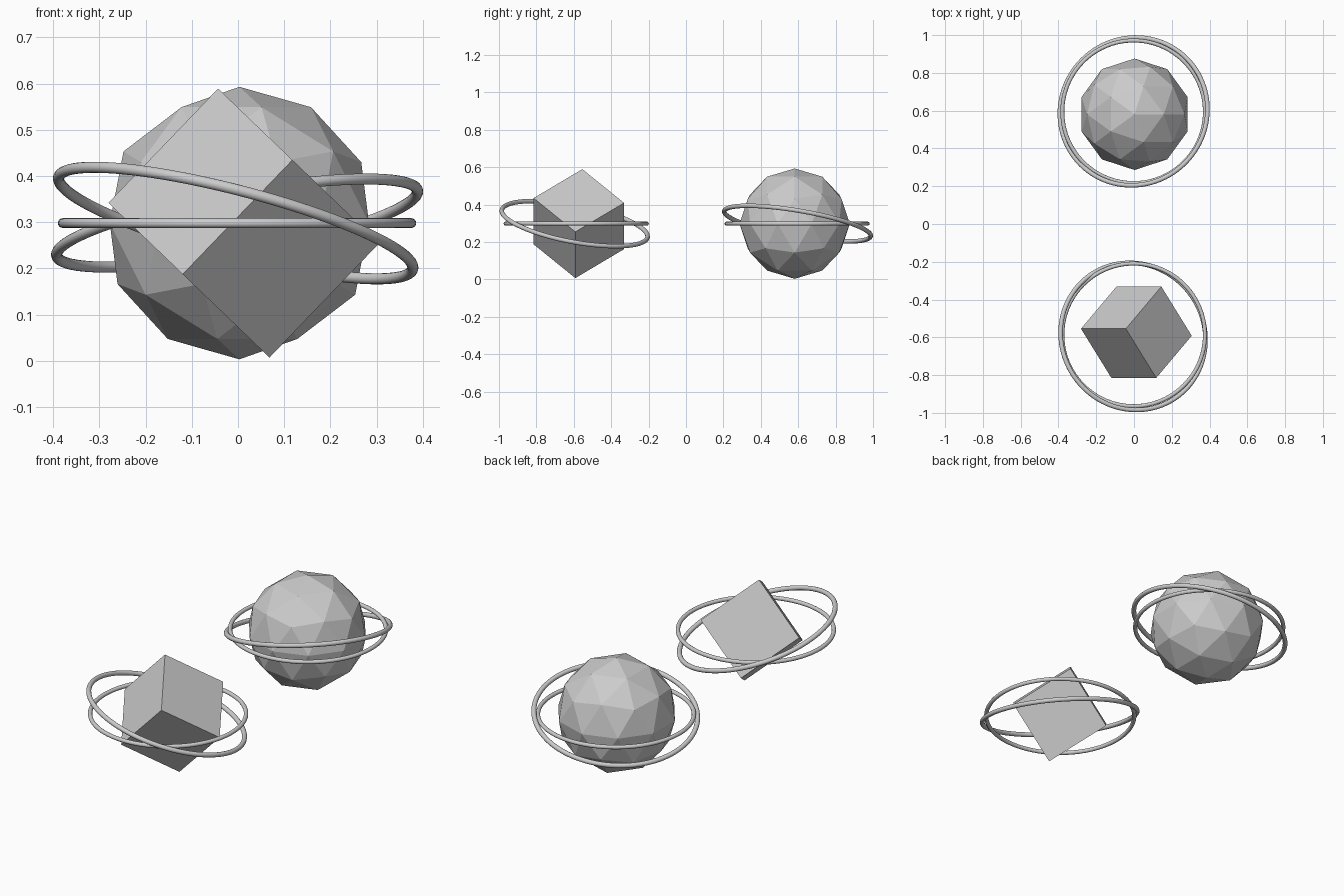
import bpy
from mathutils import Matrix, Vector

if "Cube" in bpy.data.objects:
    bpy.data.objects.remove(bpy.data.objects["Cube"])


def ring(name, center, major, minor, slope_x=0.0, slope_y=0.0):
    """Smooth thin torus lying in the plane z = slope_x * x + slope_y * y."""
    normal = Vector((-slope_x, -slope_y, 1)).normalized()
    bpy.ops.mesh.primitive_torus_add(
        major_radius=major, minor_radius=minor,
        major_segments=96, minor_segments=16)
    ob = bpy.context.object
    ob.name = name
    bpy.ops.object.shade_smooth()
    rot = Vector((0, 0, 1)).rotation_difference(normal).to_matrix().to_4x4()
    ob.matrix_world = Matrix.Translation(center) @ rot
    return ob


# Faceted ball
bpy.ops.mesh.primitive_ico_sphere_add(
    subdivisions=2, radius=0.295, location=(0.003, 0.581, 0.298))
bpy.context.object.name = "faceted_ball"

# Cube balanced near a corner, oriented by two of its edge directions
edge_a = Vector((-0.24, 0.0, -0.25)).normalized()
edge_b = Vector((0.16, -0.26, -0.155))
edge_b = (edge_b - edge_b.dot(edge_a) * edge_a).normalized()
edge_c = edge_a.cross(edge_b)
bpy.ops.mesh.primitive_cube_add(size=0.343)
cube = bpy.context.object
cube.name = "tilted_cube"
cube.matrix_world = (Matrix.Translation((0.0125, -0.573, 0.298))
                     @ Matrix((edge_a, edge_b, edge_c)).transposed().to_4x4())

# Level rings
ring("ball_level_ring", (-0.002, 0.594, 0.298), 0.3775, 0.0105)
ring("cube_level_ring", (-0.002, -0.587, 0.298), 0.3775, 0.0105)

# Tilted rings
ring("ball_tilted_ring", (-0.002, 0.596, 0.298), 0.397, 0.012, 0.18, -0.17)
ring("cube_tilted_ring", (-0.005, -0.595, 0.298), 0.396, 0.012, -0.26, -0.187)
